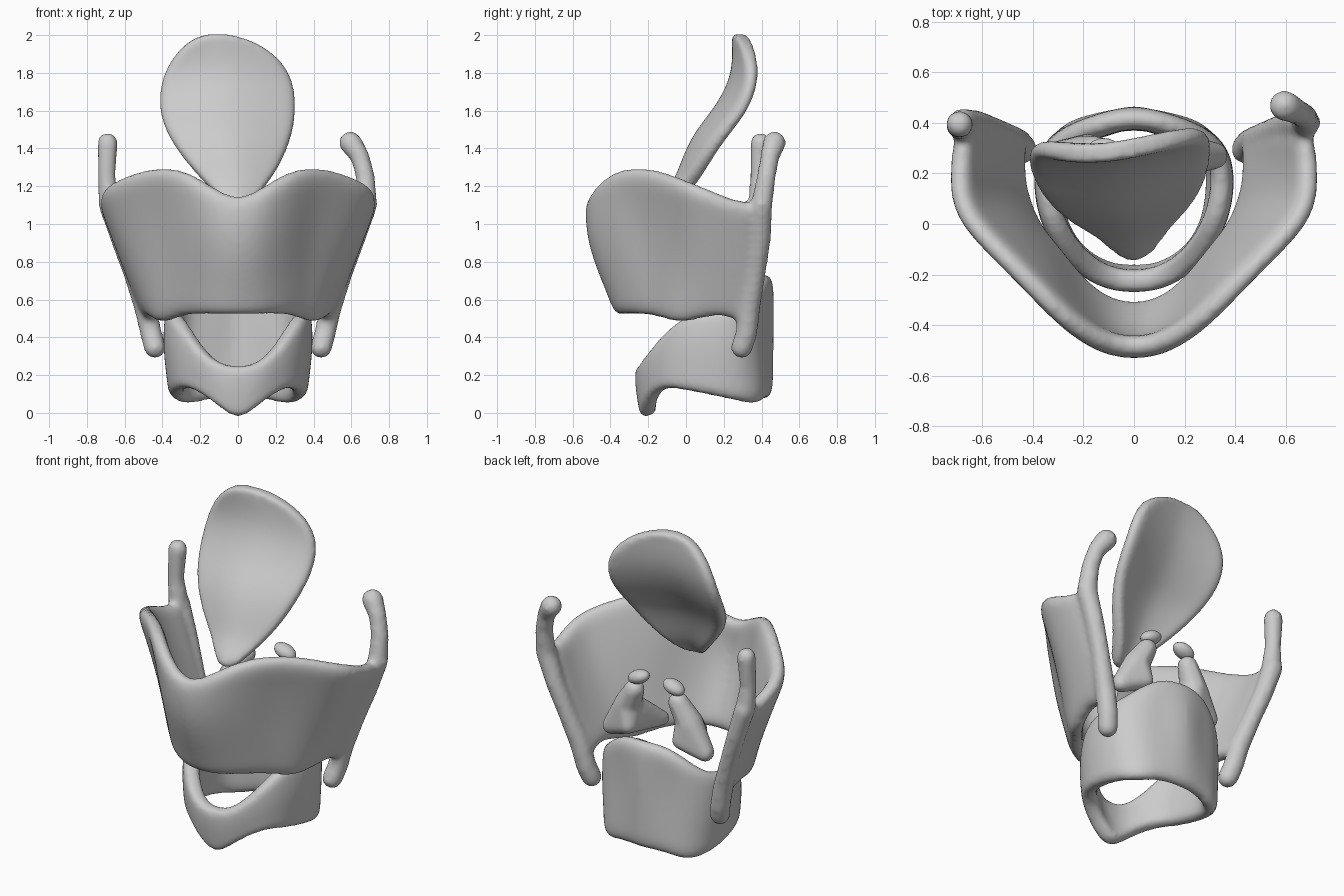
import bpy, bmesh, math
from mathutils import Vector, Matrix

if "Cube" in bpy.data.objects:
    bpy.data.objects.remove(bpy.data.objects["Cube"])


def new_object(name, bm):
    bmesh.ops.recalc_face_normals(bm, faces=bm.faces)
    me = bpy.data.meshes.new(name)
    bm.to_mesh(me)
    bm.free()
    ob = bpy.data.objects.new(name, me)
    bpy.context.collection.objects.link(ob)
    return ob


def activate(ob):
    bpy.ops.object.select_all(action='DESELECT')
    ob.select_set(True)
    bpy.context.view_layer.objects.active = ob


def apply_mod(ob, kind, **settings):
    activate(ob)
    m = ob.modifiers.new(kind, kind)
    for k, v in settings.items():
        setattr(m, k, v)
    bpy.ops.object.modifier_apply(modifier=m.name)


def sheet(name, cols, thickness, closed=False):
    """Curved plate through columns of points."""
    bm = bmesh.new()
    g = [[bm.verts.new(p) for p in c] for c in cols]
    n = len(g)
    for i in range(n if closed else n - 1):
        a, b = g[i], g[(i + 1) % n]
        for j in range(len(a) - 1):
            bm.faces.new((a[j], b[j], b[j + 1], a[j + 1]))
    ob = new_object(name, bm)
    apply_mod(ob, 'SOLIDIFY', thickness=thickness, offset=0, use_even_offset=False)
    apply_mod(ob, 'SUBSURF', levels=2)
    return ob


def hull(name, balls):
    """Convex skin around a few balls (x, y, z, r)."""
    bm = bmesh.new()
    for x, y, z, r in balls:
        bmesh.ops.create_icosphere(bm, subdivisions=2, radius=r,
                                   matrix=Matrix.Translation((x, y, z)))
    res = bmesh.ops.convex_hull(bm, input=bm.verts)
    junk = {v for v in res['geom_interior'] if isinstance(v, bmesh.types.BMVert)}
    bmesh.ops.delete(bm, geom=list(junk), context='VERTS')
    return new_object(name, bm)


def chain(name, balls):
    return [hull(name, balls[i:i + 2]) for i in range(len(balls) - 1)]


def fuse(name, parts, voxel=0.016, smooth=6):
    activate(parts[0])
    for p in parts:
        p.select_set(True)
    if len(parts) > 1:
        bpy.ops.object.join()
    ob = bpy.context.object
    ob.name = name
    apply_mod(ob, 'REMESH', mode='VOXEL', voxel_size=voxel)
    apply_mod(ob, 'SMOOTH', factor=0.5, iterations=smooth)
    activate(ob)
    bpy.ops.object.shade_smooth()
    return ob


def flip(p):
    return (-p[0],) + tuple(p[1:])


def columns(pairs, rows, closed):
    """Mirror half-columns (bottom, top, bulge) from the front midline backward."""
    def col(b, t, bulge):
        b, t = Vector(b), Vector(t)
        out = []
        for k in range(rows):
            f = k / (rows - 1)
            p = b.lerp(t, f)
            d = Vector((p.x, p.y - 0.1, 0)).normalized()
            out.append(p + d * bulge * math.sin(math.pi * f ** 1.4))
        return out
    right = [col(b, t, k) for b, t, k in pairs]
    left = [col(flip(b), flip(t), k) for b, t, k in pairs]
    tail = left[1:-1] if closed else left[1:]
    return tail[::-1] + right


# shield cartilage: folded plate with upper and lower horns
shield = [((0, -.335, .52), (0, -.485, 1.13), .055),
          ((.11, -.32, .52), (.12, -.475, 1.19), .04),
          ((.23, -.23, .52), (.26, -.395, 1.28), .01),
          ((.32, -.11, .50), (.39, -.27, 1.31), -.015),
          ((.39, -.03, .465), (.53, -.13, 1.285), -.015),
          ((.435, .09, .50), (.675, .015, 1.225), 0),
          ((.455, .20, .52), (.71, .13, 1.18), 0),
          ((.45, .29, .48), (.70, .27, 1.12), 0),
          ((.45, .36, .46), (.68, .39, 1.12), 0)]
parts = [sheet("shield_plate", columns(shield, 7, False), .092)]
parts += chain("horn", [(.68, .40, 1.10, .06), (.675, .425, 1.25, .052),
                        (.645, .445, 1.36, .052), (.595, .468, 1.43, .064)])
parts += chain("horn", [(-.68, .39, 1.10, .06), (-.695, .385, 1.25, .048),
                        (-.69, .395, 1.43, .056)])
for s in (1, -1):
    parts += chain("horn", [(s * .68, .40, 1.10, .06), (s * .62, .395, .92, .056),
                            (s * .555, .37, .74, .054), (s * .49, .335, .55, .06),
                            (s * .46, .32, .42, .06), (s * .44, .295, .345, .06)])
fuse("shield_cartilage", parts, .016, 9)

# ring cartilage: low arch in front, tall plate behind
ring = [((0, -.20, -.05), (0, -.23, .24), .01),
        ((.10, -.195, .04), (.13, -.21, .27), .01),
        ((.23, -.13, .14), (.24, -.115, .41), .01),
        ((.305, -.01, .12), (.315, .01, .53), .015),
        ((.325, .14, .09), (.345, .14, .54), .02),
        ((.32, .27, .06), (.335, .27, .57), .02),
        ((.26, .37, .035), (.25, .35, .66), 0),
        ((.14, .40, .075), (.14, .40, .735), -.02),
        ((0, .42, .07), (0, .425, .74), .015)]
fuse("ring_cartilage", [sheet("ring", columns(ring, 6, True), .092, True)])

# leaf cartilage: z, left x, right x, midline y, edge y
leaf = [(1.08, -.04, .05, -.145, -.12),
        (1.19, -.15, .14, -.04, .0),
        (1.31, -.265, .225, .005, .065),
        (1.46, -.375, .29, .065, .16),
        (1.60, -.425, .31, .185, .28),
        (1.75, -.415, .30, .265, .335),
        (1.87, -.36, .23, .285, .325),
        (1.95, -.285, .12, .285, .305),
        (1.99, -.22, .015, .285, .29),
        (2.005, -.15, -.07, .285, .285)]
rows = []
for z, xl, xr, ym, ye in leaf:
    row = []
    for i in range(9):
        s = i / 4 - 1
        row.append(((xl + xr) / 2 + (xr - xl) / 2 * s,
                    ym + (ye - ym) * abs(s) ** 1.5 + .03 * s * min(1, (xr - xl) / .5), z))
    rows.append(row)
fuse("leaf_cartilage", [sheet("leaf", rows, .075)], .014)

# paired pyramids on the ring, each with a small cap
for s, side in ((1, "right"), (-1, "left")):
    apex = (s * .15, .29, .965, .06)
    outer = (s * .32, .27, .69, .055)
    inner = (s * .18, .31, .74, .05)
    front = (s * .13, .05, .70, .045)
    mid = (s * .21, .27, .85, .08)
    fuse(side + "_pyramid_cartilage",
         [hull("a", [apex, mid]), hull("b", [mid, outer, inner]),
          hull("c", [mid, inner, front])], .012, 8)
    bm = bmesh.new()
    bmesh.ops.create_uvsphere(bm, u_segments=20, v_segments=12, radius=1,
                              matrix=Matrix.Translation((s * .12, .29, 1.05))
                              @ Matrix.Rotation(s * .35, 4, 'Y')
                              @ Matrix.Diagonal((.07, .05, .04, 1)))
    cap = new_object(side + "_cap_cartilage", bm)
    activate(cap)
    bpy.ops.object.shade_smooth()
